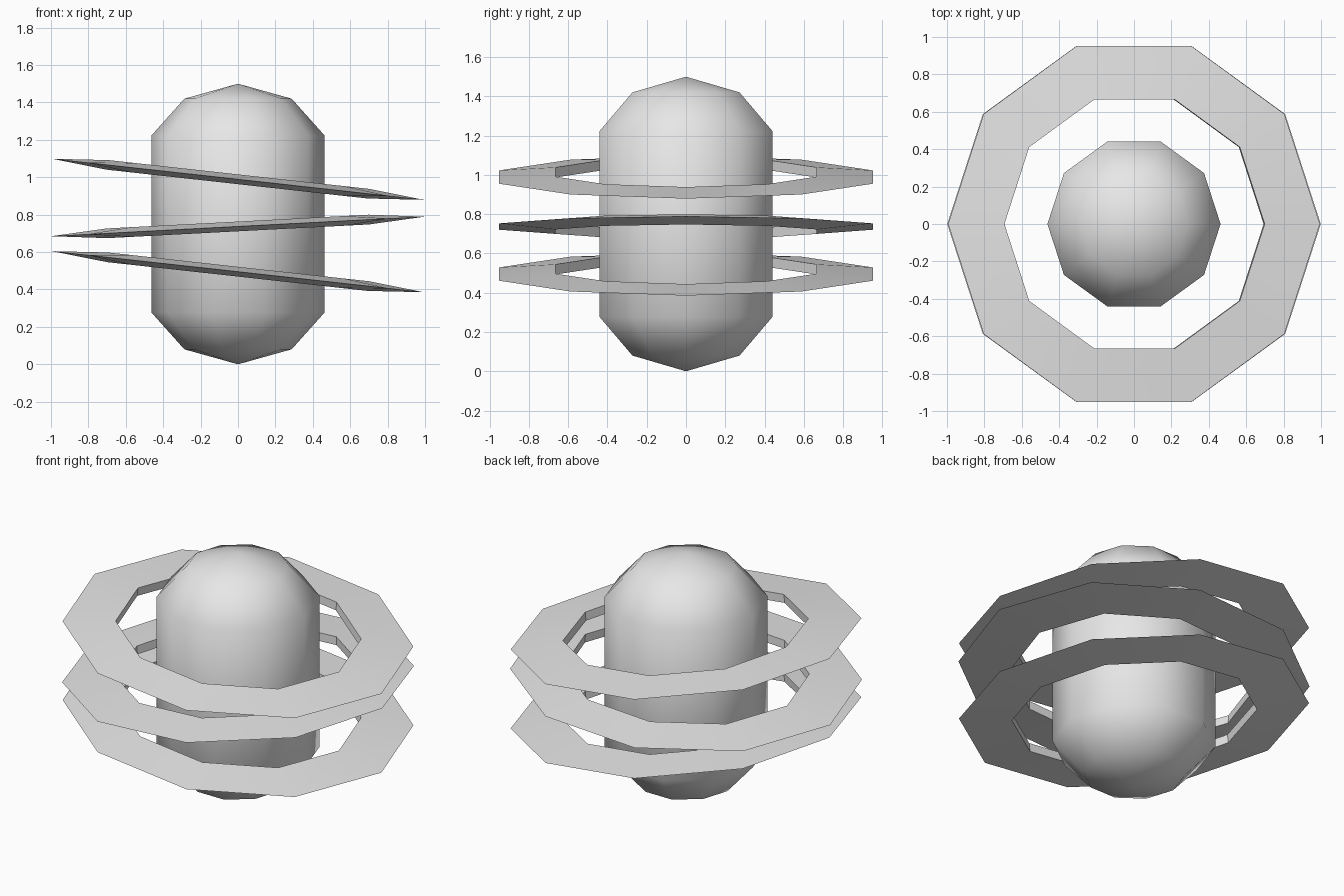
import bpy, bmesh, math
from mathutils import Matrix

if "Cube" in bpy.data.objects:
    bpy.data.objects.remove(bpy.data.objects["Cube"], do_unlink=True)

SIDES = 10
GREY = (0.8, 0.8, 0.8, 1.0)

mat = bpy.data.materials.new("light_grey")
mat.diffuse_color = GREY
mat.use_nodes = True
mat.node_tree.nodes["Principled BSDF"].inputs["Base Color"].default_value = GREY


def lathe(name, profile, closed):
    """Spin an (r, z) profile around z; a closed profile makes a ring."""
    bm = bmesh.new()
    verts = [bm.verts.new((r, 0, z)) for r, z in profile]
    edges = [bm.edges.new(pair) for pair in zip(verts, verts[1:])]
    if closed:
        edges.append(bm.edges.new((verts[-1], verts[0])))
    bmesh.ops.spin(bm, geom=verts + edges, axis=(0, 0, 1), cent=(0, 0, 0),
                   angle=2 * math.pi, steps=SIDES, use_merge=True)
    bmesh.ops.remove_doubles(bm, verts=bm.verts, dist=1e-4)
    bmesh.ops.recalc_face_normals(bm, faces=bm.faces)
    mesh = bpy.data.meshes.new(name)
    bm.to_mesh(mesh)
    bm.free()
    mesh.materials.append(mat)
    obj = bpy.data.objects.new(name, mesh)
    bpy.context.collection.objects.link(obj)
    return obj


# Smooth capsule body, with the lower dome mirrored to the top
dome = [(0, 0), (0.287, 0.08), (0.463, 0.277)]
body = lathe("capsule_body", dome + [(r, 1.5 - z) for r, z in reversed(dome)], False)
body.data.shade_smooth()

# Wedge-section rings: sharp outer rim, thicker inner wall, each tilted about y
for name, height, tilt in (("lower_ring", 0.495, 6.3),
                           ("middle_ring", 0.737, -3.0),
                           ("upper_ring", 0.989, 6.3)):
    ring = lathe(name, [(1.0, 0), (0.7, 0.026), (0.7, -0.026)], True)
    ring.matrix_world = (Matrix.Translation((0, 0, height))
                         @ Matrix.Rotation(math.radians(tilt), 4, 'Y'))
    bpy.ops.object.select_all(action='DESELECT')
    ring.select_set(True)
    bpy.context.view_layer.objects.active = ring
    bpy.ops.object.shade_smooth_by_angle(angle=math.radians(30))
